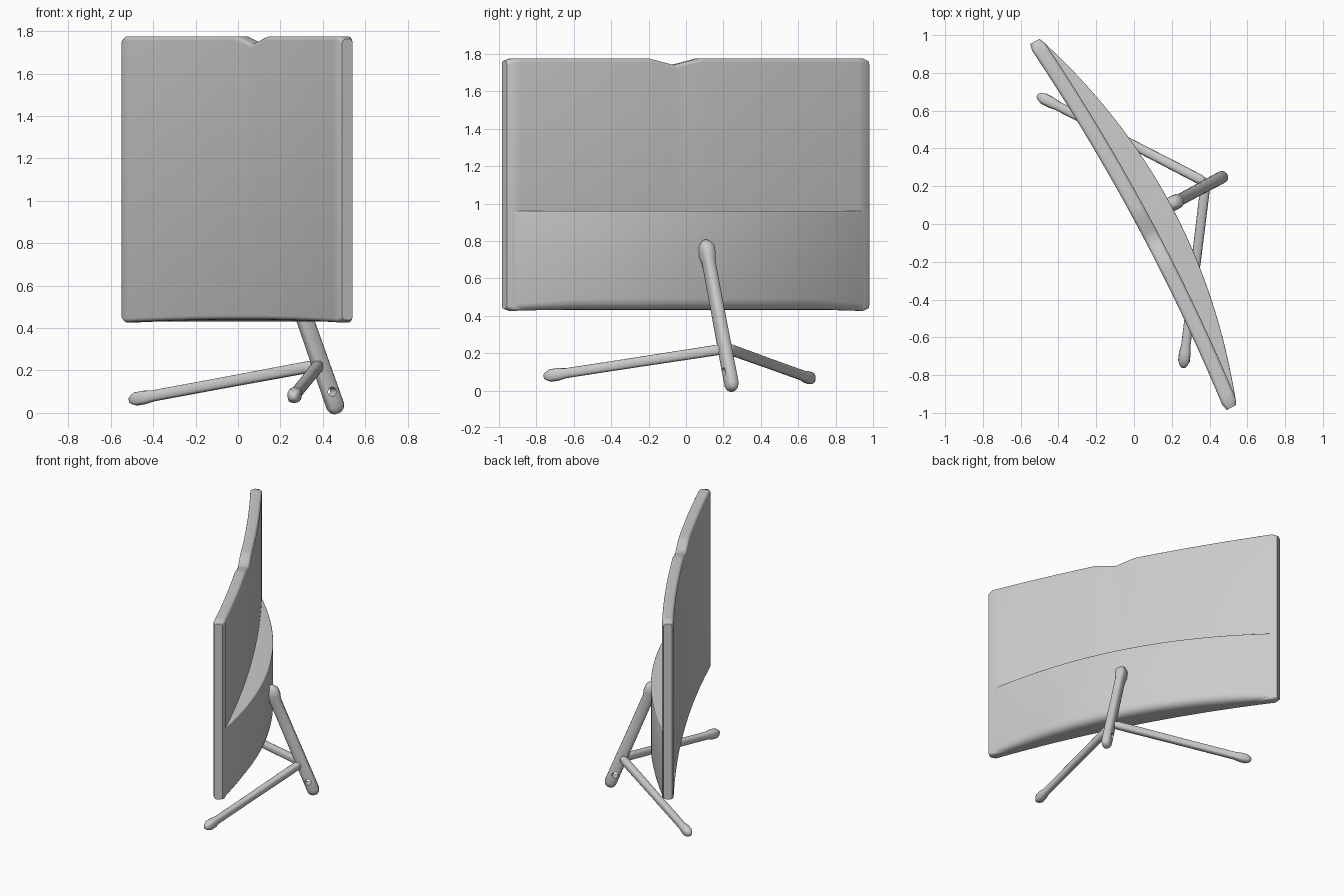
import bpy, bmesh, math
from mathutils import Vector, Matrix

cube = bpy.data.objects.get("Cube")
if cube:
    bpy.data.objects.remove(cube)

grey = bpy.data.materials.new("plain grey")
grey.use_nodes = True
grey.diffuse_color = (0.6, 0.6, 0.6, 1)
grey.node_tree.nodes["Principled BSDF"].inputs["Base Color"].default_value = (0.6, 0.6, 0.6, 1)

ALONG = Vector((0.473, -0.881, 0))   # along the width of the screen
BACK = Vector((0.881, 0.473, 0))     # out of the rear of the screen
HALF = 1.1


def loft(name, rings, angle=40):
    """Skin closed rings of points and cap both ends."""
    bm = bmesh.new()
    rows = [[bm.verts.new(p) for p in ring] for ring in rings]
    n = len(rows[0])
    for a, b in zip(rows, rows[1:]):
        for i in range(n):
            j = (i + 1) % n
            bm.faces.new((a[i], a[j], b[j], b[i]))
    bm.faces.new(rows[0][::-1])
    bm.faces.new(rows[-1])
    bmesh.ops.recalc_face_normals(bm, faces=bm.faces)
    mesh = bpy.data.meshes.new(name)
    bm.to_mesh(mesh)
    bm.free()
    obj = bpy.data.objects.new(name, mesh)
    bpy.context.collection.objects.link(obj)
    mesh.materials.append(grey)
    bpy.ops.object.select_all(action="DESELECT")
    obj.select_set(True)
    bpy.context.view_layer.objects.active = obj
    bpy.ops.object.shade_smooth_by_angle(angle=math.radians(angle))
    return obj


def place(u, depth, z):
    return ALONG * u + BACK * depth + Vector((0, 0, z))


def bow(u):
    return 1 - (u / HALF) ** 2


def round_rect(d0, d1, z0, z1, r_low, r_top, steps=4):
    """Section in depth and height, with rounded lower and upper corners."""
    corners = [(d0, z0, 1, 1, r_low, 180), (d1, z0, -1, 1, r_low, 270),
               (d1, z1, -1, -1, r_top, 0), (d0, z1, 1, -1, r_top, 90)]
    pts = []
    for d, z, sd, sz, r, start in corners:
        for k in range(steps + 1):
            a = math.radians(start + 90 * k / steps)
            pts.append((d + r * (sd + math.cos(a)), z + r * (sz + math.sin(a))))
    return pts


# Thin bowed screen with a shallow dip in its top edge
rings = []
for k in range(61):
    u = HALF * (2 * k / 60 - 1)
    end = 0.012 if k in (0, 60) else 0
    dip = 0.035 * max(0, 1 - abs(u - 0.11) / 0.15)
    front = -0.045 + 0.055 * bow(u) + end
    back = 0.035 + 0.055 * bow(u) - end
    low = 0.425 + 0.015 * bow(u) + end
    rings.append([place(u, d, z) for d, z in
                  round_rect(front, back, low, 1.775 - dip - end, 0.02, 0.02)])
loft("screen", rings)

# Bulging lower housing behind the screen, with a flat ledge on top
rings = []
for k in range(41):
    u = 1.08 * (2 * k / 40 - 1)
    back = 0.025 + 0.195 * bow(u)
    rings.append([place(u, d, z) for d, z in
                  round_rect(-0.03 + 0.055 * bow(u), back, 0.43, 0.96,
                             min(0.06, 0.45 * (back + 0.03 - 0.055 * bow(u))), 0.008)])
loft("rear_housing", rings)


def bar(name, start, stop, wide, tall, flare=1.0):
    """Round-ended bar between two points, with an oval section."""
    start, stop = Vector(start), Vector(stop)
    axis = (stop - start).normalized()
    side = axis.cross(Vector((0, 0, 1))).normalized()
    up = side.cross(axis)
    length = (stop - start).length
    rings = []
    for t, scale in ((0, 0.45), (0.012, 0.8), (0.035, 1), (0.12, 1), (0.5, 0.95),
                     (length - 0.12, 0.95), (length - 0.08, flare),
                     (length - 0.035, flare), (length - 0.012, 0.8), (length, 0.45)):
        ring = []
        for k in range(16):
            a = math.tau * k / 16
            c, s = math.cos(a), math.sin(a)
            c = math.copysign(abs(c) ** 0.7, c)
            s = math.copysign(abs(s) ** 0.7, s)
            ring.append(start + axis * t + side * (c * wide * scale) + up * (s * tall * scale))
        rings.append(ring)
    return loft(name, rings, 60)


# Tripod stand: leaning post and two spread legs
post = bar("stand_post", (0.47, 0.25, 0.0), (0.19, 0.1, 0.8), 0.033, 0.042, 1.2)
hub = (0.38, 0.22, 0.225)
bar("left_leg", hub, (0.26, -0.76, 0.075), 0.026, 0.028, 1.2)
bar("right_leg", hub, (-0.51, 0.68, 0.06), 0.026, 0.028, 1.15)

# Hole through the foot of the post
bpy.ops.mesh.primitive_cylinder_add(vertices=12, radius=0.022, depth=0.3,
                                    location=(0.43, 0.228, 0.1))
cutter = bpy.context.object
cutter.name = "hole_cutter"
cutter.rotation_euler = ALONG.to_track_quat("Z", "Y").to_euler()
cutter.hide_render = True
cutter.display_type = "WIRE"
cut = post.modifiers.new("hole", "BOOLEAN")
cut.operation = "DIFFERENCE"
cut.object = cutter
cutter.hide_set(True)
